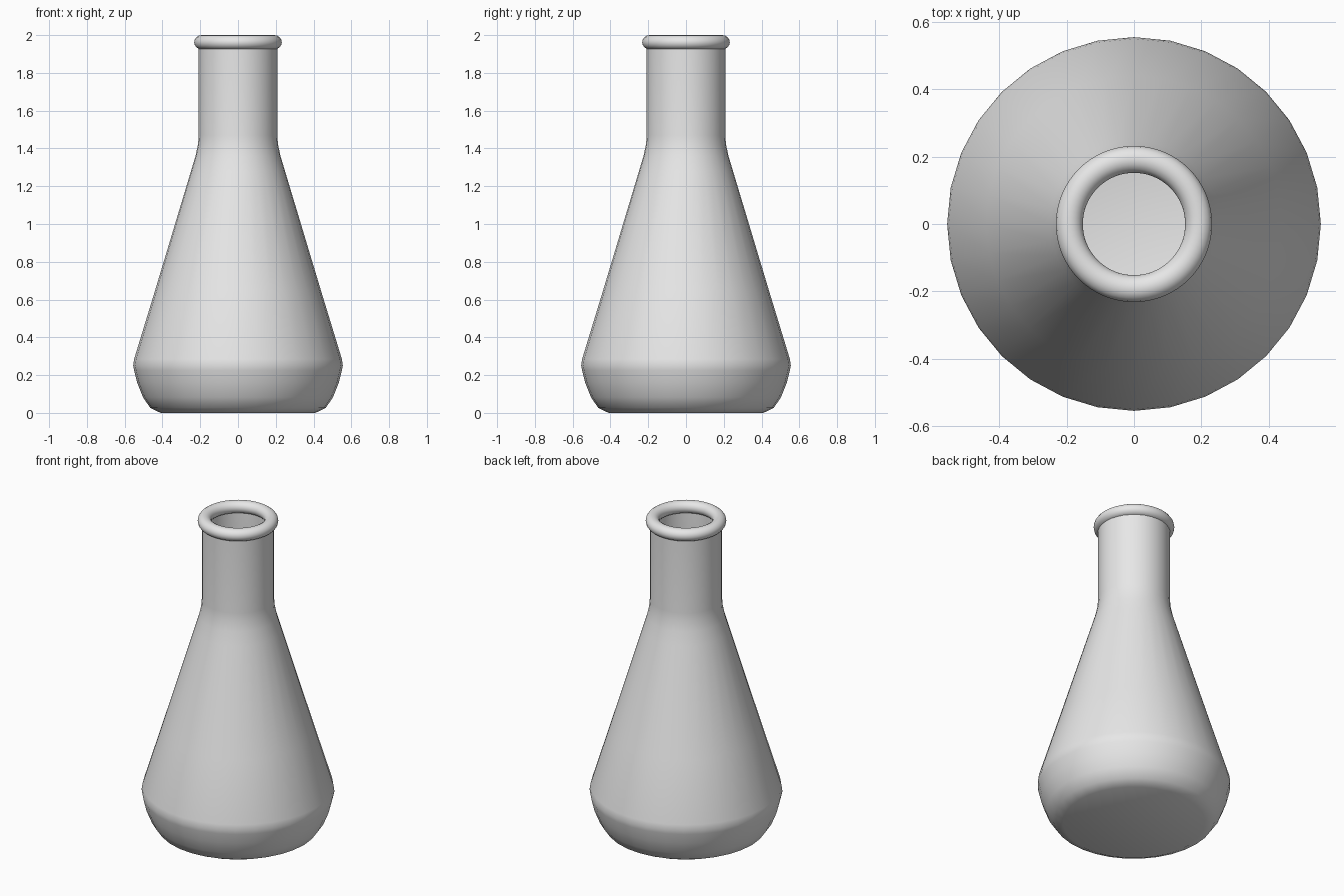
import bpy, bmesh, math

if "Cube" in bpy.data.objects:
    bpy.data.objects.remove(bpy.data.objects["Cube"])

glass = bpy.data.materials.new("pale_grey")
glass.diffuse_color = (0.8, 0.8, 0.8, 1)
glass.use_nodes = True
glass.node_tree.nodes["Principled BSDF"].inputs["Base Color"].default_value = glass.diffuse_color

SIDES = 32
WALL = 0.03

# Outer silhouette as (radius, height), from base to neck top
outer = [(0.41, 0.0), (0.465, 0.027), (0.503, 0.083), (0.534, 0.16),
         (0.55, 0.225), (0.555, 0.25), (0.55, 0.285), (0.44, 0.645),
         (0.249, 1.28), (0.225, 1.36), (0.212, 1.42), (0.208, 1.47),
         (0.208, 1.96)]
# Inner wall follows the outer one, from neck top down to the inside floor
inner = [(r - WALL, max(z, WALL)) for r, z in reversed(outer) if z != 0.027]


def lathe(name, profile, sides):
    """Revolve a profile about z and close both ends with a disc."""
    bm = bmesh.new()
    rings = []
    for r, z in profile:
        rings.append([bm.verts.new((r * math.cos(2 * math.pi * i / sides),
                                    r * math.sin(2 * math.pi * i / sides), z))
                      for i in range(sides)])
    for a, b in zip(rings, rings[1:]):
        for i in range(sides):
            j = (i + 1) % sides
            bm.faces.new((a[i], a[j], b[j], b[i]))
    bm.faces.new(rings[0][::-1])
    bm.faces.new(rings[-1])
    bmesh.ops.recalc_face_normals(bm, faces=bm.faces)
    me = bpy.data.meshes.new(name)
    bm.to_mesh(me)
    bm.free()
    ob = bpy.data.objects.new(name, me)
    bpy.context.collection.objects.link(ob)
    return ob


def finish(ob):
    ob.data.materials.append(glass)
    bpy.ops.object.select_all(action='DESELECT')
    ob.select_set(True)
    bpy.context.view_layer.objects.active = ob
    bpy.ops.object.shade_smooth_by_angle(angle=math.radians(35))


# Hollow conical body with straight neck
finish(lathe("flask_body", outer + inner, SIDES))

# Rolled rim around the mouth
bpy.ops.mesh.primitive_torus_add(major_radius=0.192, minor_radius=0.04,
                                 major_segments=64, minor_segments=16,
                                 location=(0, 0, 1.962))
rim = bpy.context.object
rim.name = "rim"
rim.scale.z = 0.95
finish(rim)
